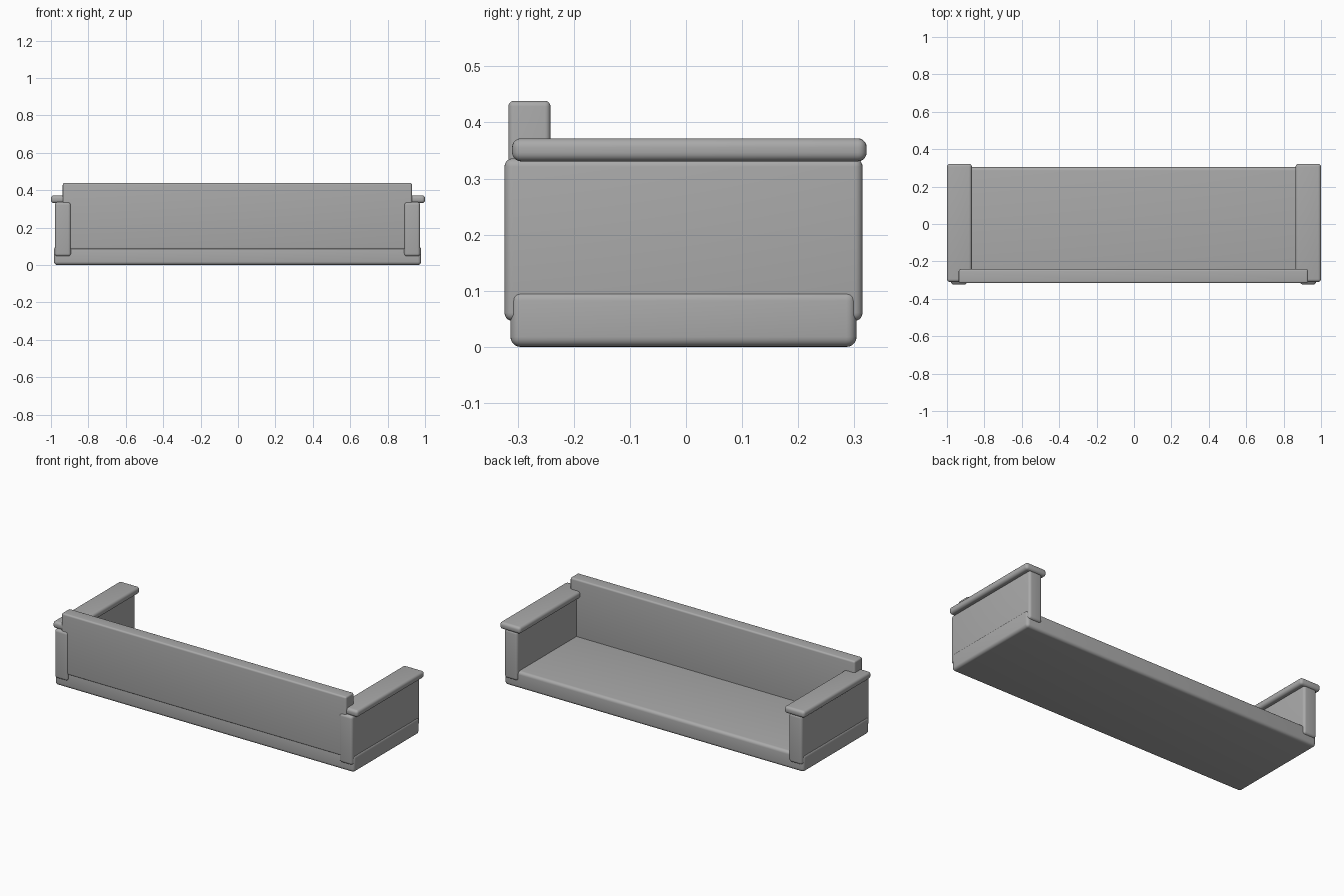
import bpy
import math

old = bpy.data.objects.get("Cube")
if old:
    bpy.data.objects.remove(old, do_unlink=True)

# Single plain grey upholstery colour
grey = bpy.data.materials.new("plain_grey")
grey.use_nodes = True
colour = (0.4, 0.4, 0.4, 1)
grey.diffuse_color = colour
grey.node_tree.nodes["Principled BSDF"].inputs["Base Color"].default_value = colour


def rounded_box(name, xs, ys, zs, radius):
    """Box spanning the given ranges with rounded edges."""
    spans = (xs, ys, zs)
    bpy.ops.mesh.primitive_cube_add(size=1, location=[sum(s) / 2 for s in spans])
    ob = bpy.context.object
    ob.name = name
    ob.scale = [s[1] - s[0] for s in spans]
    bpy.ops.object.transform_apply(location=False, rotation=False, scale=True)
    ob.data.materials.append(grey)
    bevel = ob.modifiers.new("rounded_edges", 'BEVEL')
    bevel.width = radius
    bevel.segments = 5
    bpy.ops.object.modifier_apply(modifier=bevel.name)
    bpy.ops.object.shade_smooth_by_angle(angle=math.radians(35))
    return ob


# Base slab and upright long panel
rounded_box("base", (-0.984, 0.979), (-0.313, 0.304), (0, 0.1), 0.018)
rounded_box("long_panel", (-0.937, 0.93), (-0.3165, -0.2415), (0.083, 0.4385), 0.01)

# End panels, each with an overhanging cap
rounded_box("right_arm", (-0.979, -0.893), (-0.3235, 0.3147), (0.046, 0.336), 0.015)
rounded_box("left_arm", (0.888, 0.974), (-0.3235, 0.3147), (0.046, 0.336), 0.015)
rounded_box("right_arm_cap", (-1, -0.867), (-0.31, 0.322), (0.3306, 0.3717), 0.016)
rounded_box("left_arm_cap", (0.864, 1), (-0.31, 0.322), (0.3306, 0.3717), 0.016)
